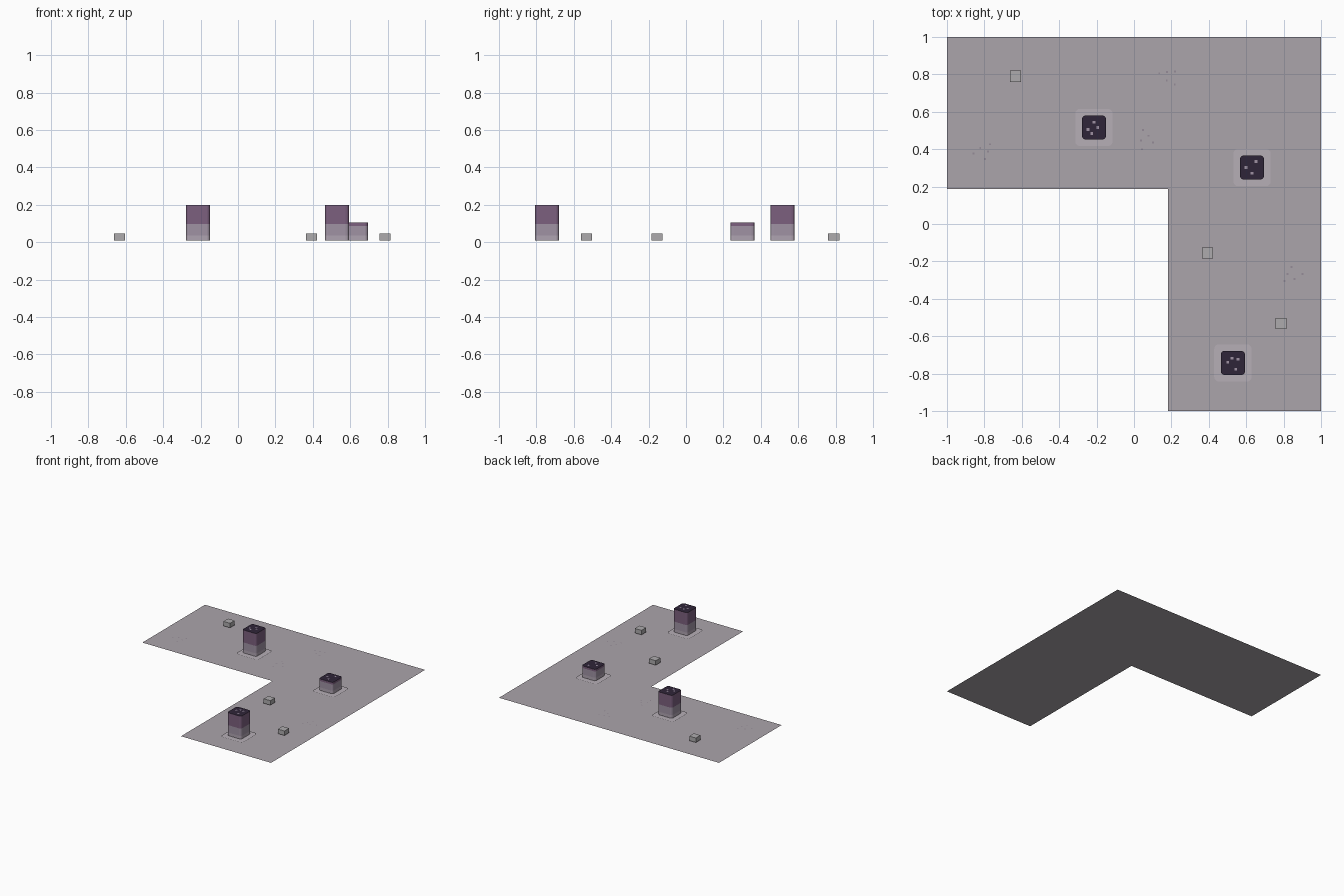
import bpy, bmesh, math

if "Cube" in bpy.data.objects:
    bpy.data.objects.remove(bpy.data.objects["Cube"])


def mat(name, rgb):
    m = bpy.data.materials.new(name)
    m.diffuse_color = (*rgb, 1)
    m.use_nodes = True
    m.node_tree.nodes["Principled BSDF"].inputs["Base Color"].default_value = m.diffuse_color
    return m


GROUND = mat("dusty_lilac_grey", (0.41, 0.375, 0.41))
APRON = mat("light_lilac_grey", (0.47, 0.43, 0.47))
PALE = mat("pale_mauve", (0.43, 0.37, 0.44))
MAUVE = mat("mauve", (0.35, 0.29, 0.37))
PURPLE = mat("purple", (0.20, 0.115, 0.21))
DARK = mat("dark_violet", (0.028, 0.018, 0.040))
STONE = mat("stone_grey", (0.42, 0.41, 0.42))
SPECK = mat("speck_grey", (0.30, 0.26, 0.31))


def finish(bm, name, mats):
    bmesh.ops.recalc_face_normals(bm, faces=bm.faces)
    me = bpy.data.meshes.new(name)
    bm.to_mesh(me)
    bm.free()
    for m in mats:
        me.materials.append(m)
    ob = bpy.data.objects.new(name, me)
    bpy.context.collection.objects.link(ob)
    return ob


def sheet(name, pts, z, m):
    """Flat upward-facing face."""
    bm = bmesh.new()
    f = bm.faces.new([bm.verts.new((x, y, z)) for x, y in pts])
    f.normal_update()
    if f.normal.z < 0:
        f.normal_flip()
    me = bpy.data.meshes.new(name)
    bm.to_mesh(me)
    bm.free()
    me.materials.append(m)
    ob = bpy.data.objects.new(name, me)
    bpy.context.collection.objects.link(ob)
    return ob


def rounded(cx, cy, w, r, n=3):
    """Outline of a square with rounded corners."""
    pts = []
    for k, (sx, sy) in enumerate(((1, 1), (-1, 1), (-1, -1), (1, -1))):
        for i in range(n + 1):
            a = math.pi / 2 * (k + i / n)
            pts.append((cx + sx * (w / 2 - r) + r * math.cos(a),
                        cy + sy * (w / 2 - r) + r * math.sin(a)))
    return pts


def square(cx, cy, w):
    h = w / 2
    return [(cx - h, cy - h), (cx + h, cy - h), (cx + h, cy + h), (cx - h, cy + h)]


def tower(name, outline, levels, bands, cap, mats):
    """Stack of rings; bands gives the material slot of each wall strip."""
    bm = bmesh.new()
    rings = [[bm.verts.new((x, y, z)) for x, y in outline] for z in levels]
    n = len(outline)
    for lo, hi, slot in zip(rings, rings[1:], bands):
        for i in range(n):
            j = (i + 1) % n
            bm.faces.new((lo[i], lo[j], hi[j], hi[i])).material_index = slot
    bm.faces.new(rings[-1]).material_index = cap
    bm.faces.new(rings[0][::-1]).material_index = bands[0]
    return finish(bm, name, mats)


# L-shaped ground sheet
sheet("ground", [(-1, 0.187), (0.182, 0.187), (0.182, -1), (1, -1), (1, 1), (-1, 1)],
      0.0, GROUND)

# Pillars with light aprons and specked dark tops
pillars = [
    (-0.214, 0.516, 0.198, ((0, .027), (.021, 0), (-.032, -.011), (-.011, -.032))),
    (0.631, 0.302, 0.104, ((.021, .032), (-.032, 0), (0, -.03))),
    (0.529, -0.743, 0.198, ((-.005, .025), (.027, .019), (-.027, .003), (.016, -.034))),
]
for k, (x, y, h, dots) in enumerate(pillars):
    split = 0.096 if h > 0.15 else 0.087
    sheet(f"apron_{k}", rounded(x, y, 0.20, 0.025), 0.005, APRON)
    tower(f"pillar_{k}", rounded(x, y, 0.128, 0.017),
          (0.01, 0.035, split, h), (0, 1, 2), 3, (PALE, MAUVE, PURPLE, DARK))
    for i, (dx, dy) in enumerate(dots):
        sheet(f"top_speck_{k}_{i}", square(x + dx, y + dy, 0.014), h + 0.002, MAUVE)

# Small stone blocks
for k, (x, y) in enumerate(((-0.634, 0.79), (0.393, -0.155), (0.786, -0.532))):
    tower(f"stone_{k}", square(x, y, 0.06), (0.008, 0.045), (0,), 0, (STONE,))

# Clusters of ground specks
for k, (x, y) in enumerate(((-0.80, 0.387), (0.066, 0.455), (0.184, 0.795), (0.84, -0.27))):
    for i in range(5):
        a = i * 2.4 + k
        r = 0.02 + 0.01 * i
        sheet(f"ground_speck_{k}_{i}",
              square(x + r * math.cos(a), y + r * math.sin(a), 0.01), 0.004, SPECK)
